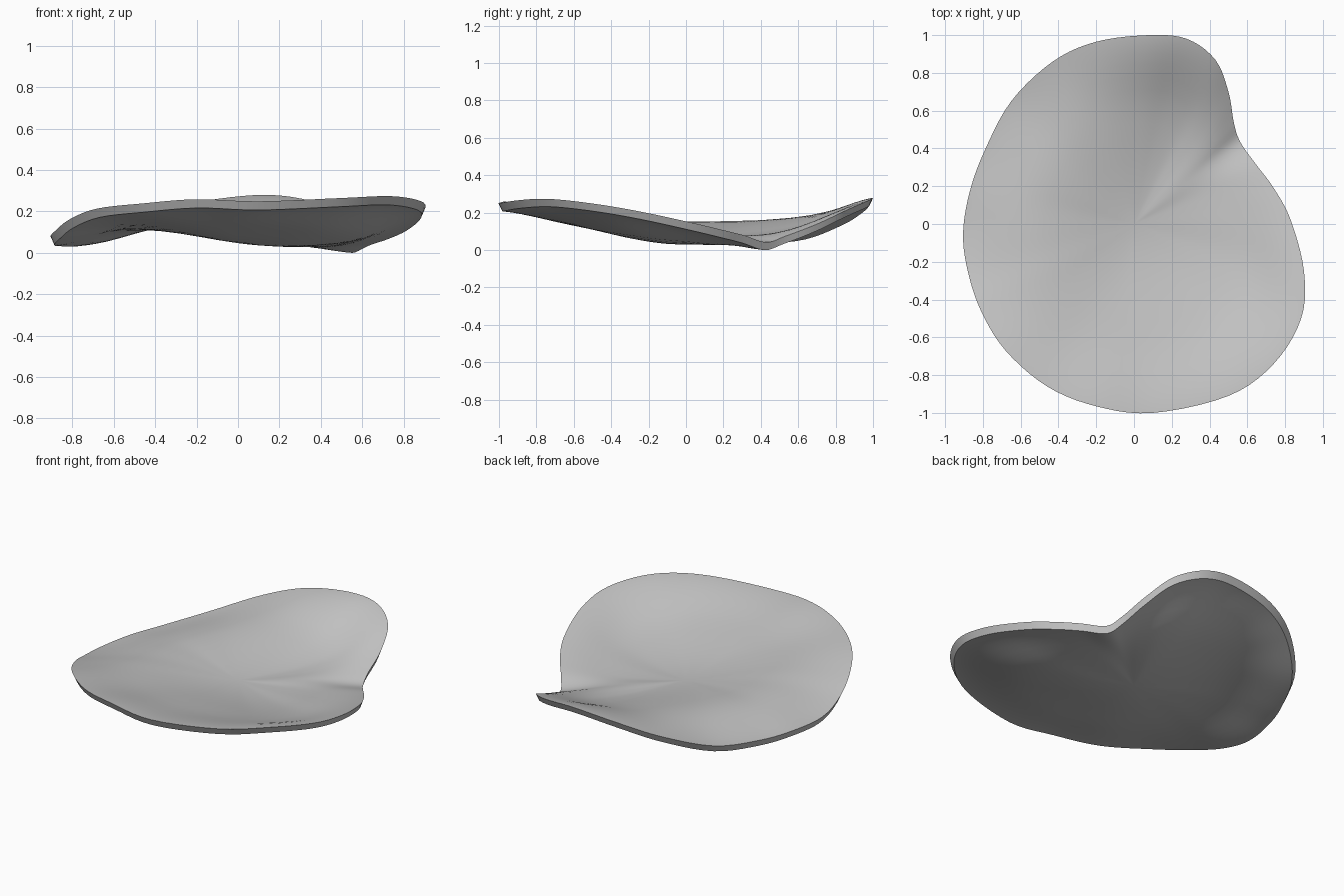
import bpy
import bmesh
import math
from mathutils import Vector

STEPS = 5          # subdivisions between neighbouring rim points
RINGS = 14         # rings from the centre to the rim
RIDGE = 0.6        # fraction of the radius where the inner height is set
CENTRE_Z = 0.09
CENTRE_TILT = -0.13
THICKNESS = 0.042
UNDER_SCALE = 0.98  # the underside is slightly smaller than the top

# Rim control points, counter-clockwise: x, y, rim height, inner height
RIM = [
    (.08, 1, .28, .15), (.28, .98, .268, .125), (.43, .87, .22, .1),
    (.5, .7, .14, .085), (.53, .53, .075, .078), (.565, .43, .043, .072),
    (.65, .31, .08, .07), (.74, .19, .11, .075), (.83, .02, .15, .085),
    (.9, -.25, .208, .098), (.885, -.5, .25, .118), (.74, -.74, .275, .14),
    (.5, -.91, .266, .16), (.1, -1, .25, .172), (-.2, -.965, .26, .175),
    (-.46, -.86, .24, .175), (-.68, -.67, .215, .175), (-.81, -.46, .165, .17),
    (-.88, -.25, .11, .16), (-.905, -.05, .08, .155), (-.87, .17, .075, .152),
    (-.79, .39, .075, .155), (-.65, .65, .1, .16), (-.43, .86, .18, .17),
    (-.2, .965, .245, .17),
]


def spline(a, b, c, d, t):
    """Point between b and c on a smooth curve through all four."""
    return (b + (c - a) * (t / 2) + (a * 2 - b * 5 + c * 4 - d) * (t * t / 2)
            + (b * 3 - a - c * 3 + d) * (t ** 3 / 2))


def hermite(p, q, slope_p, slope_q, span, t):
    """Height between p and q with the given end slopes."""
    return (p * (2 * t ** 3 - 3 * t * t + 1) + q * (3 * t * t - 2 * t ** 3)
            + span * (slope_p * (t ** 3 - 2 * t * t + t)
                      + slope_q * (t ** 3 - t * t)))


def height(f, p):
    """Dished section from centre to rim with a softly rolled edge."""
    x, y, rim, inner = p
    outer_slope = (rim - inner) / (1 - RIDGE)
    mid_slope = ((inner - CENTRE_Z) / RIDGE + outer_slope) / 2
    if f < RIDGE:
        return hermite(CENTRE_Z, inner, CENTRE_TILT * x, mid_slope,
                       RIDGE, f / RIDGE)
    return hermite(inner, rim, mid_slope, outer_slope * 0.5,
                   1 - RIDGE, (f - RIDGE) / (1 - RIDGE))


cube = bpy.data.objects.get("Cube")
if cube:
    bpy.data.objects.remove(cube, do_unlink=True)

# Smooth closed outline through the rim points
points = [Vector(p) for p in RIM]
count = len(points)
outline = []
for i in range(count):
    a, b, c, d = (points[(i + k) % count] for k in (-1, 0, 1, 2))
    outline += [spline(a, b, c, d, s / STEPS) for s in range(STEPS)]

# Upper surface as rings around the centre
bm = bmesh.new()
centre = bm.verts.new((0, 0, CENTRE_Z))
rings = []
for r in range(1, RINGS + 1):
    f = math.sin(r / RINGS * math.pi / 2)
    rings.append([bm.verts.new((p[0] * f, p[1] * f, height(f, p)))
                  for p in outline])
for i in range(len(outline)):
    j = (i + 1) % len(outline)
    bm.faces.new((centre, rings[0][i], rings[0][j]))
    for low, high in zip(rings, rings[1:]):
        bm.faces.new((low[i], high[i], high[j], low[j]))

# Thicken downwards: a copy of the surface becomes the underside
top = list(bm.faces)
extruded = bmesh.ops.extrude_face_region(bm, geom=top, use_keep_orig=True)
under = [g for g in extruded["geom"] if isinstance(g, bmesh.types.BMVert)]
bmesh.ops.scale(bm, verts=under, vec=(UNDER_SCALE, UNDER_SCALE, 1))
bmesh.ops.translate(bm, verts=under, vec=(0, 0, -THICKNESS))
bmesh.ops.recalc_face_normals(bm, faces=bm.faces)

# Rest the lowest point on the ground
lowest = min(v.co.z for v in bm.verts)
bmesh.ops.translate(bm, verts=bm.verts, vec=(0, 0, -lowest))

mesh = bpy.data.meshes.new("curved_shell")
bm.to_mesh(mesh)
bm.free()
shell = bpy.data.objects.new("curved_shell", mesh)
bpy.context.collection.objects.link(shell)

# Single plain grey material
grey = bpy.data.materials.new("light_grey")
grey.use_nodes = True
colour = (0.55, 0.55, 0.55, 1)
grey.diffuse_color = colour
grey.node_tree.nodes["Principled BSDF"].inputs["Base Color"].default_value = colour
mesh.materials.append(grey)

# Smooth faces with a crisp rim
bpy.ops.object.select_all(action="DESELECT")
shell.select_set(True)
bpy.context.view_layer.objects.active = shell
bpy.ops.object.shade_smooth_by_angle(angle=math.radians(40))
